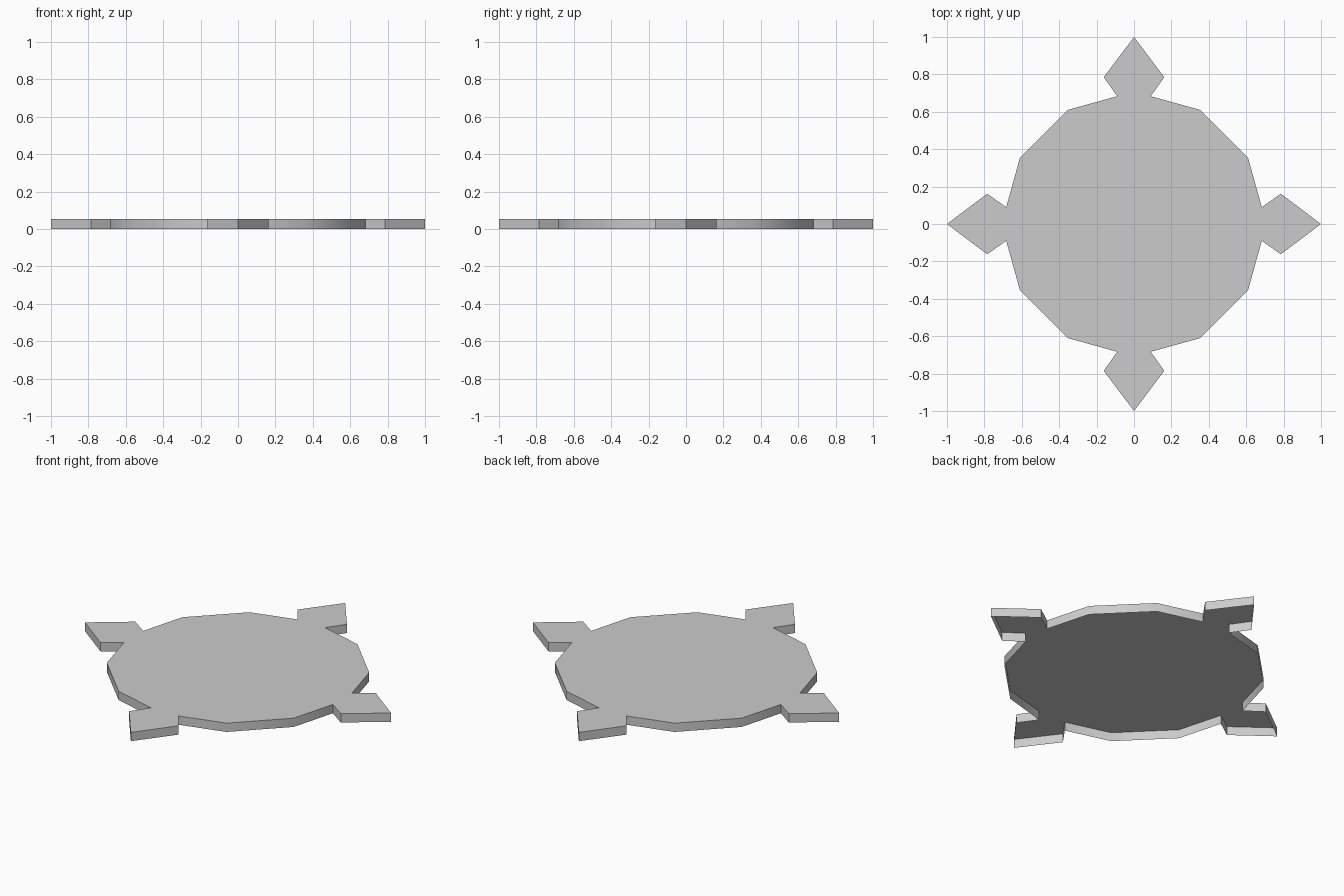
import bpy
import bmesh
from math import cos, sin, pi, radians
from mathutils import Matrix, Vector

if "Cube" in bpy.data.objects:
    bpy.data.objects.remove(bpy.data.objects["Cube"], do_unlink=True)

THICKNESS = 0.052
RADIUS = 0.705

grey = bpy.data.materials.new("plain_grey")
grey.use_nodes = True
colour = (0.6, 0.6, 0.6, 1)
grey.diffuse_color = colour
grey.node_tree.nodes["Principled BSDF"].inputs["Base Color"].default_value = colour

# One quarter of the outline: pointed tab, then two corners of the twelve-sided disc
tip, shoulder, neck = (1, 0), (0.785, 0.162), (0.683, 0.09)
rim = [(RADIUS * cos(a), RADIUS * sin(a)) for a in (pi / 6, pi / 3)]
quarter = [tip, shoulder, neck, *rim, neck[::-1], shoulder[::-1]]

# Repeat the quarter around the centre to make the top face
bm = bmesh.new()
outline = []
for i in range(4):
    turn = Matrix.Rotation(i * pi / 2, 3, "Z")
    outline += [bm.verts.new(turn @ Vector((x, y, THICKNESS))) for x, y in quarter]
bm.faces.new(outline)

# Drop the side walls from its edge, leaving the underside open
walls = bmesh.ops.extrude_edge_only(bm, edges=bm.edges[:])["geom"]
bottom_verts = [v for v in walls if isinstance(v, bmesh.types.BMVert)]
bmesh.ops.translate(bm, verts=bottom_verts, vec=(0, 0, -THICKNESS))
bmesh.ops.recalc_face_normals(bm, faces=bm.faces)

mesh = bpy.data.meshes.new("four_pointed_plate")
bm.to_mesh(mesh)
bm.free()
mesh.materials.append(grey)
plate = bpy.data.objects.new("four_pointed_plate", mesh)
bpy.context.collection.objects.link(plate)

# Soft rim with crisp tabs and a flat top
bpy.ops.object.select_all(action="DESELECT")
plate.select_set(True)
bpy.context.view_layer.objects.active = plate
bpy.ops.object.shade_smooth_by_angle(angle=radians(35))
